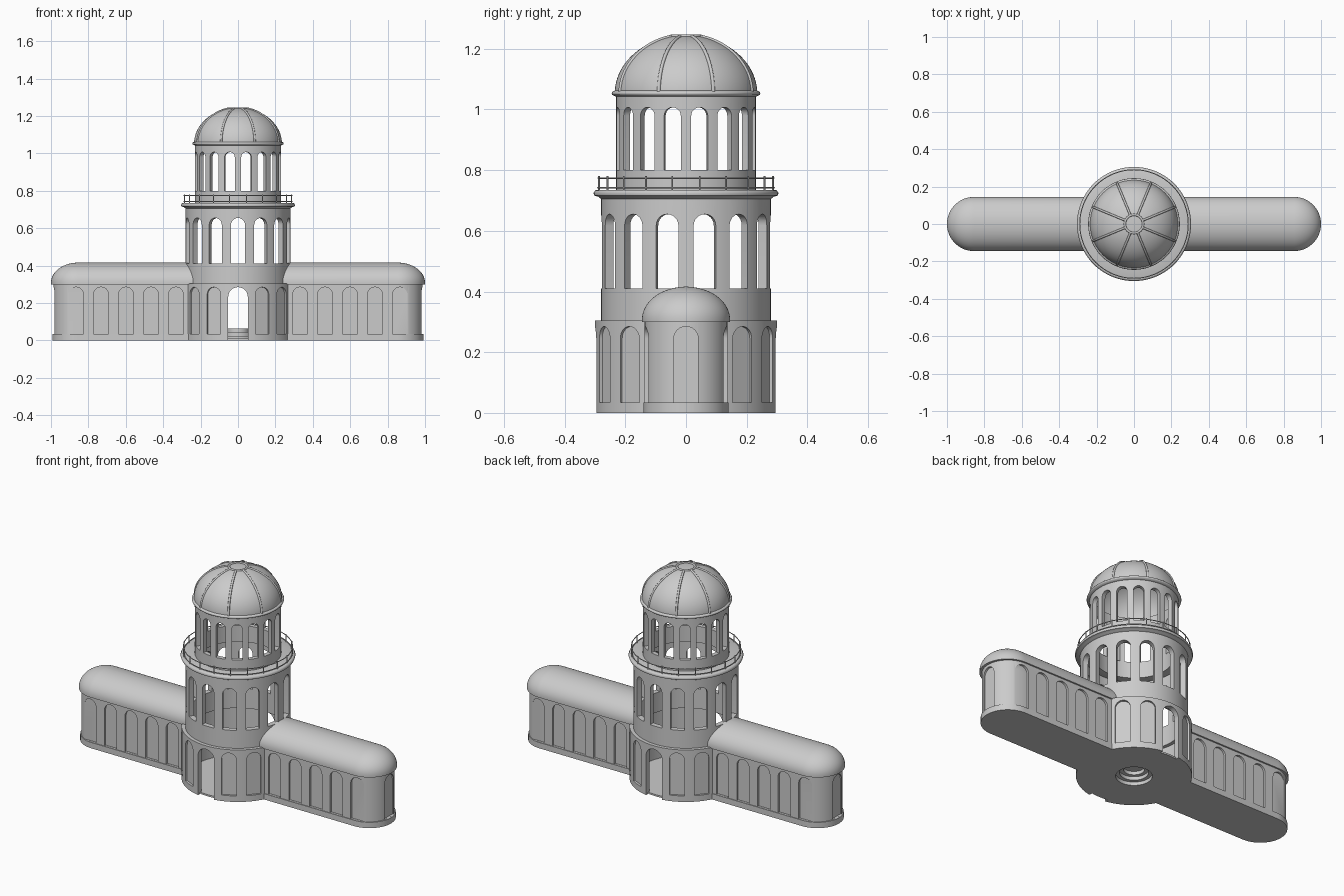
import bpy, bmesh
from math import sin, cos, pi, radians, sqrt

if "Cube" in bpy.data.objects:
    bpy.data.objects.remove(bpy.data.objects["Cube"])


def finish(name, bm):
    bmesh.ops.remove_doubles(bm, verts=bm.verts, dist=1e-5)
    bmesh.ops.recalc_face_normals(bm, faces=bm.faces)
    me = bpy.data.meshes.new(name)
    bm.to_mesh(me)
    bm.free()
    ob = bpy.data.objects.new(name, me)
    bpy.context.collection.objects.link(ob)
    return ob


def activate(ob):
    bpy.ops.object.select_all(action='DESELECT')
    ob.select_set(True)
    bpy.context.view_layer.objects.active = ob


def smooth(ob, angle=30):
    activate(ob)
    bpy.ops.object.shade_smooth_by_angle(angle=radians(angle))


def skin(name, loops, closed, cap):
    """Join equal-length point loops with quads."""
    bm = bmesh.new()
    vs = [[bm.verts.new(p) for p in l] for l in loops]
    n, m = len(vs), len(vs[0])
    for i in range(n if closed else n - 1):
        a, b = vs[i], vs[(i + 1) % n]
        for j in range(m):
            k = (j + 1) % m
            bm.faces.new((a[j], a[k], b[k], b[j]))
    if cap:
        bm.faces.new(vs[0])
        bm.faces.new(vs[-1])
    return finish(name, bm)


def lathe(name, profile, segs=112):
    loops = [[(r * cos(2 * pi * j / segs), r * sin(2 * pi * j / segs), z) for j in range(segs)]
             for r, z in profile]
    return skin(name, loops, True, False)


def cut_arches(ob, arches):
    """Each arch: origin x, y, facing angle, width, bottom, top, start and end distance."""
    bm = bmesh.new()
    for x, y, ang, w, z0, z1, d0, d1 in arches:
        h = w / 2
        pts = [(-h, z0), (h, z0)]
        pts += [(h * cos(pi * i / 12), z1 - h + h * sin(pi * i / 12)) for i in range(13)]
        c, s = cos(radians(ang)), sin(radians(ang))
        a, b = [[bm.verts.new((x + c * d - s * u, y + s * d + c * u, z)) for u, z in pts]
                for d in (d0, d1)]
        bm.faces.new(a)
        bm.faces.new(b[::-1])
        for i in range(len(pts)):
            k = (i + 1) % len(pts)
            bm.faces.new((a[i], b[i], b[k], a[k]))
    cutter = finish("arch_cutter", bm)
    cutter.hide_render = True
    mod = ob.modifiers.new("arches", 'BOOLEAN')
    mod.object, mod.operation, mod.solver = cutter, 'DIFFERENCE', 'EXACT'
    activate(ob)
    bpy.ops.object.modifier_apply(modifier=mod.name)
    bpy.data.objects.remove(cutter)


def ring_angles(n, offset=0.0):
    return [-90 + 360 / n * (k + offset) for k in range(n)]


# ground storey: blind arched windows, open doors front and back
drum = lathe("lower_drum", [(.27, 0), (.30, 0), (.30, .305), (.25, .305), (.25, .295), (.27, .295)])
arches = []
for k, a in enumerate(ring_angles(14)):
    if k in (0, 7):
        arches.append((0, 0, a, .105, -.01, .285, .2, .35))
    elif k not in (3, 4, 10, 11):
        arches.append((0, 0, a, .08, .035, .285, .287, .35))
cut_arches(drum, arches)
smooth(drum)

# middle storey: open arches
drum = lathe("middle_drum", [(.25, .30), (.28, .30), (.28, .72), (.25, .72)])
cut_arches(drum, [(0, 0, a, .075, .41, .655, .2, .35) for a in ring_angles(14)])
smooth(drum)

# lantern storey: open arches
drum = lathe("lantern_drum", [(.205, .72), (.23, .72), (.23, 1.05), (.205, 1.05)])
cut_arches(drum, [(0, 0, a, .056, .80, 1.007, .17, .3) for a in ring_angles(16, .5)])
smooth(drum)

# floor and stepped round plinth, hollow below
smooth(lathe("floor", [(.097, 0), (.28, 0), (.28, .01), (.097, .01)]))
smooth(lathe("stepped_plinth", [
    (.1, 0), (.1, .025), (.08, .025), (.08, .045), (.06, .045), (.06, .065), (0, .065),
    (0, .06), (.055, .06), (.055, .04), (.075, .04), (.075, .02), (.095, .02), (.095, 0)]))

# balcony ledge and dome cornice
smooth(lathe("balcony_ledge", [(.205, .705), (.28, .705), (.288, .712), (.302, .716), (.305, .724),
                               (.300, .733), (.295, .735), (.205, .735)]), 50)
smooth(lathe("dome_cornice", [(.205, 1.042), (.23, 1.042), (.243, 1.048), (.245, 1.053),
                              (.243, 1.058), (.235, 1.062), (.205, 1.062)]), 50)

# dome shell
def dome_point(t, off=0.0):
    return ((.235 + off) * cos(t), 1.052 + (.193 + off) * sin(t))

T_END = radians(78)
ts = [T_END * i / 20 for i in range(21)]
outer = [dome_point(t) for t in ts]
inner = [dome_point(t, -.01) for t in reversed(ts)]
smooth(lathe("dome", outer + [(0, outer[-1][1])] + [(0, inner[0][1])] + inner, 96))


def tubes(name, paths, radius):
    cu = bpy.data.curves.new(name, 'CURVE')
    cu.dimensions = '3D'
    cu.bevel_depth, cu.bevel_resolution, cu.use_fill_caps = radius, 2, True
    for pts in paths:
        sp = cu.splines.new('POLY')
        sp.points.add(len(pts) - 1)
        for p, co in zip(sp.points, pts):
            p.co = (*co, 1)
    bpy.context.collection.objects.link(bpy.data.objects.new(name, cu))


def torus(name, r, z, tube):
    bpy.ops.mesh.primitive_torus_add(location=(0, 0, z), major_radius=r, minor_radius=tube,
                                     major_segments=96, minor_segments=10)
    ob = bpy.context.object
    ob.name = name
    smooth(ob, 60)


# dome ribs and crown ring
ribs = []
for a in ring_angles(8, .5):
    c, s = cos(radians(a)), sin(radians(a))
    ribs.append([(r * c, r * s, z) for r, z in outer])
tubes("dome_ribs", ribs, .006)
torus("dome_crown_ring", outer[-1][0], outer[-1][1], .006)

# balcony railing
tubes("railing_posts", [[(.29 * cos(radians(a)), .29 * sin(radians(a)), z) for z in (.73, .78)]
                        for a in ring_angles(20, .5)], .003)
torus("railing_top", .29, .774, .0025)
torus("railing_bottom", .29, .742, .0025)


# wings: round-ended plan whose inner end follows the drum
def plan(half, cx, r_in, z):
    pts = [(cx + half * cos(radians(a)), half * sin(radians(a)), z)
           for a in [-90 + 180 * i / 32 for i in range(33)]]
    for i in range(13):
        y = half * (1 - i / 6)
        pts.append((sqrt(r_in ** 2 - y * y), y, z))
    return pts


def mirror(ob):
    smooth(ob)
    ob.modifiers.new("mirror", 'MIRROR').use_clip = False


walls = skin("wing_walls", [plan(.136, .85, .285, z) for z in (0, .307)], False, True)
arches = [(.865, 0, 0, .08, .035, .285, .108, .2)]
for x in (.332, .465, .599, .732, .866):
    for a in (-90, 90):
        arches.append((x, 0, a, .08, .035, .285, .124, .2))
cut_arches(walls, arches)
mirror(walls)
mirror(skin("wing_base", [plan(.14, .853, .285, z) for z in (0, .034)], False, True))

# vaulted wing roof with domed end
layers = [plan(.145, .855, .268, .300)]
for i in range(17):
    t = pi / 2 * i / 16
    layers.append(plan(max(.145 * cos(t), .0005), .855, .268, .308 + .108 * sin(t)))
mirror(skin("wing_roof", layers, False, True))
